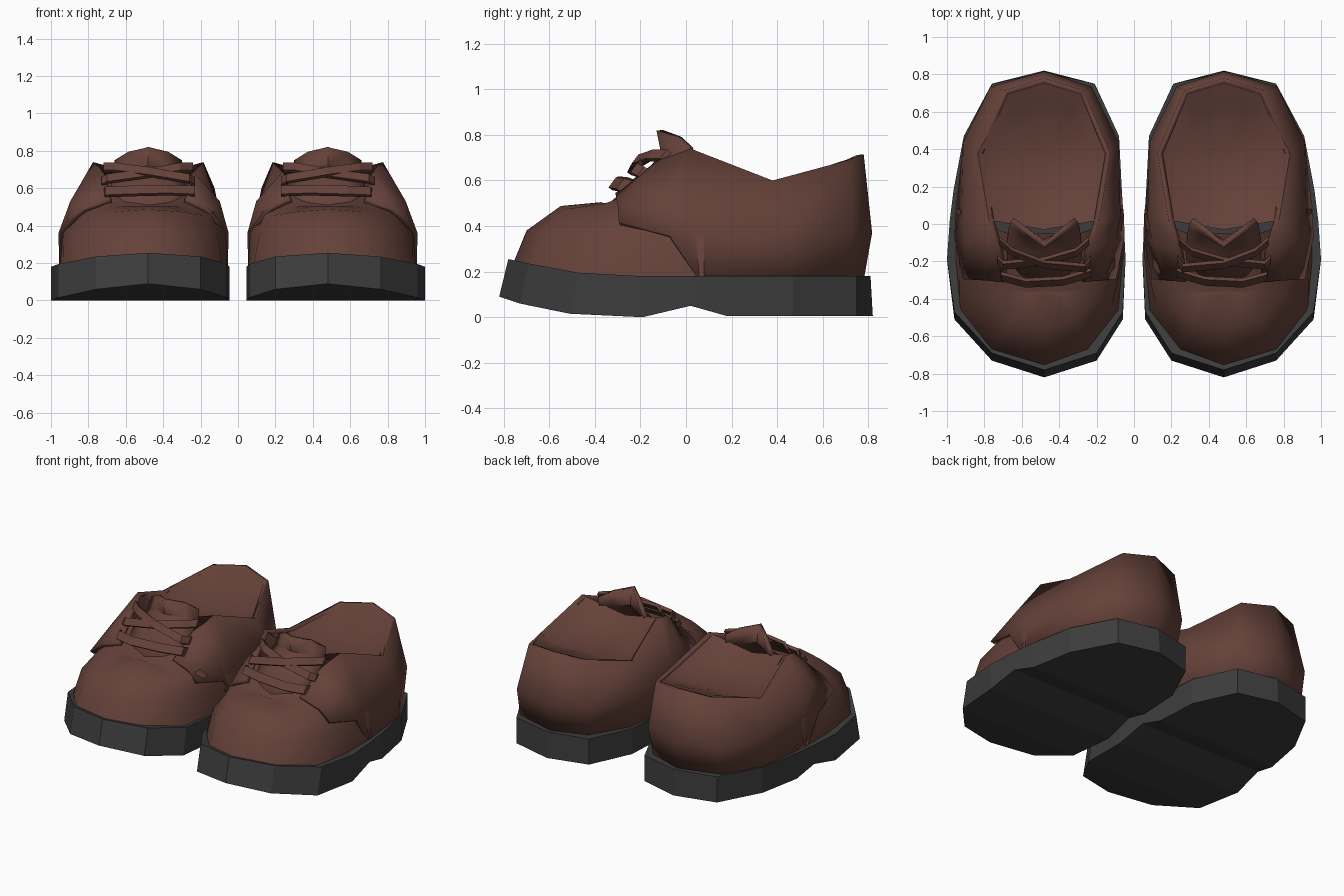
import bpy, bmesh, math
from mathutils import Vector

if "Cube" in bpy.data.objects:
    bpy.data.objects.remove(bpy.data.objects["Cube"])


def material(name, rgb):
    m = bpy.data.materials.new(name)
    m.diffuse_color = (*rgb, 1)
    m.use_nodes = True
    m.node_tree.nodes["Principled BSDF"].inputs["Base Color"].default_value = m.diffuse_color
    return m


BROWN = material("brown leather", (0.13, 0.054, 0.041))
GREY = material("dark rubber", (0.046, 0.046, 0.046))
CX = 0.48  # centre line of the right shoe


def make(name, bm, mat, smooth=None, thick=0.0):
    """Turn a bmesh into an object, thicken it inward and mirror it to the left shoe."""
    me = bpy.data.meshes.new(name)
    bm.to_mesh(me)
    bm.free()
    me.materials.append(mat)
    ob = bpy.data.objects.new(name, me)
    bpy.context.collection.objects.link(ob)
    if smooth:
        bpy.ops.object.select_all(action='DESELECT')
        ob.select_set(True)
        bpy.context.view_layer.objects.active = ob
        bpy.ops.object.shade_smooth_by_angle(angle=math.radians(smooth))
    if thick:
        s = ob.modifiers.new("thickness", 'SOLIDIFY')
        s.thickness = thick
        s.offset = -1
    mir = ob.modifiers.new("left shoe", 'MIRROR')
    mir.use_mirror_merge = False
    return ob


def grid(rows, closed=False):
    """Skin a list of equal-length point rows; returns the bmesh and its verts."""
    bm = bmesh.new()
    vs = [[bm.verts.new(p) for p in r] for r in rows]
    n = len(rows[0])
    for a, b in zip(vs, vs[1:]):
        for i in range(n if closed else n - 1):
            j = (i + 1) % n
            bm.faces.new((a[i], a[j], b[j], b[i]))
    return bm, vs


def place(pts, cx, s):
    return [(cx + s * x, y, z) for x, y, z in pts]


# Sole: stations from toe to heel (y, left x, right x, bottom z, top y, top z)
stations = [
    (-.82, .48, .48, .09, -.78, .255), (-.73, .20, .76, .06, -.69, .235),
    (-.51, .06, .96, .015, -.47, .195), (-.19, .045, 1.0, 0, -.19, .18),
    (.02, .055, .985, .05, .02, .18), (.18, .065, .965, .005, .18, .18),
    (.47, .08, .91, .005, .47, .18), (.75, .21, .76, .005, .75, .18),
    (.82, .48, .48, .005, .81, .18)]
bm, _ = grid([[(l, y, zb), (r, y, zb), (r, yt, zt), (l, yt, zt)]
              for y, l, r, zb, yt, zt in stations], closed=True)
bmesh.ops.remove_doubles(bm, verts=bm.verts, dist=1e-4)
bmesh.ops.recalc_face_normals(bm, faces=bm.faces)
make("sole", bm, GREY)

# Vamp: toe cap rings, half profiles from the toe tip back, closed over the top
vamp = [
    (.505, [(0, -.765, .22), (.26, -.68, .2), (.425, -.465, .17), (.45, -.18, .16), (.45, .08, .16)]),
    (.5, [(0, -.70, .38), (.24, -.62, .365), (.385, -.43, .36), (.435, -.2, .36), (.43, .08, .36)]),
    (.485, [(0, -.55, .488), (.17, -.52, .475), (.30, -.40, .455), (.36, -.25, .465), (.33, 0, .55)]),
    (.48, [(0, -.37, .505), (.1, -.37, .503), (.2, -.355, .5), (.21, -.27, .53), (.19, -.05, .64)])]
rows = []
for cx, half in vamp:
    half = [(x, y, z) for x, y, z in half]
    tip = [(CX, half[0][1], half[0][2])]
    rows.append(place(half[:0:-1], cx, -1) + tip + place(half[1:], cx, 1))
bm, vs = grid(rows)
top = vs[-1]
bm.faces.new((top[3], top[4], top[5]))
for k in range(3):
    bm.faces.new((top[2 - k], top[3 - k], top[5 + k], top[6 + k]))
make("vamp", bm, BROWN, 50)

# Quarter: side and heel panel, lower / middle / upper edge from front to back
quarter = [
    (.505, [(.41, -.295, .42), (.455, -.07, .36), (.45, .06, .16), (.405, .45, .16), (.26, .70, .16), (0, .78, .16)]),
    (.497, [(.335, -.30, .495), (.40, -.09, .53), (.425, .04, .42), (.415, .44, .38), (.27, .735, .37), (0, .817, .37)]),
    (.48, [(.21, -.31, .545), (.245, -.13, .685), (.295, .02, .74), (.355, .38, .60), (.21, .715, .69), (0, .78, .715)])]
rows = []
for cx, half in quarter:
    rows.append(place(half[:-1], cx, 1) + [(CX, *half[-1][1:])] + place(half[-2::-1], cx, -1))
bm, _ = grid(rows)
make("quarter", bm, BROWN, 50, 0.03)

# Lining: shallow dish filling the opening
rim = rows[-1][2:-2] + [(CX, -.03, .66)]
drops = [.12, .045, .04, .04, .04, .045, .12, .06]
inner = [(CX + (x - CX) * .7, .36 + (y - .36) * .7, z - d) for (x, y, z), d in zip(rim, drops)]
bm, vs = grid([rim, inner], closed=True)
mid = bm.verts.new((CX, .36, .55))
ring = vs[-1]
for i in range(len(ring)):
    bm.faces.new((ring[i], ring[(i + 1) % len(ring)], mid))
make("lining", bm, BROWN, 50)

# Tongue: curved strip rising under the laces and flaring at the top
rows = []
for y, z, w, back, drop in [(-.35, .49, .2, .03, .02), (-.17, .645, .2, .05, .02),
                            (-.11, .72, .19, .09, .04), (-.13, .82, .18, .14, .07)]:
    rows.append([(CX + u * w, y + back * abs(u), z - drop * u * u) for u in (-1, -.6, 0, .6, 1)])
bm, _ = grid(rows)
make("tongue", bm, BROWN, 40, 0.03)


# Laces: flat ribbons bowed across the throat
def lace(name, path, width=0.055, thick=0.022):
    across = Vector((0, .6, .8)) * width / 2
    out = Vector((0, -.8, .6)) * thick / 2
    pts = [Vector((CX + x, y, z)) for x, y, z in path]
    bm, vs = grid([[p - across - out, p + across - out, p + across + out, p - across + out]
                   for p in pts], closed=True)
    bm.faces.new(vs[0])
    bm.faces.new(vs[-1])
    bmesh.ops.recalc_face_normals(bm, faces=bm.faces)
    make(name, bm, BROWN)


lace("lower_lace", [(-.25, -.21, .565), (-.25, -.26, .585), (-.1, -.305, .59), (.1, -.315, .585),
                    (.23, -.28, .58), (.24, -.22, .565)])
for s, name, lift in ((1, "cross_lace_front", .015), (-1, "cross_lace_back", 0)):
    lace(name, [(-.25 * s, -.19, .635), (-.22 * s, -.22 - lift, .65), (0, -.2 - lift, .68 + lift / 2),
                (.17 * s, -.15, .71), (.24 * s, -.09, .71)], 0.05)
